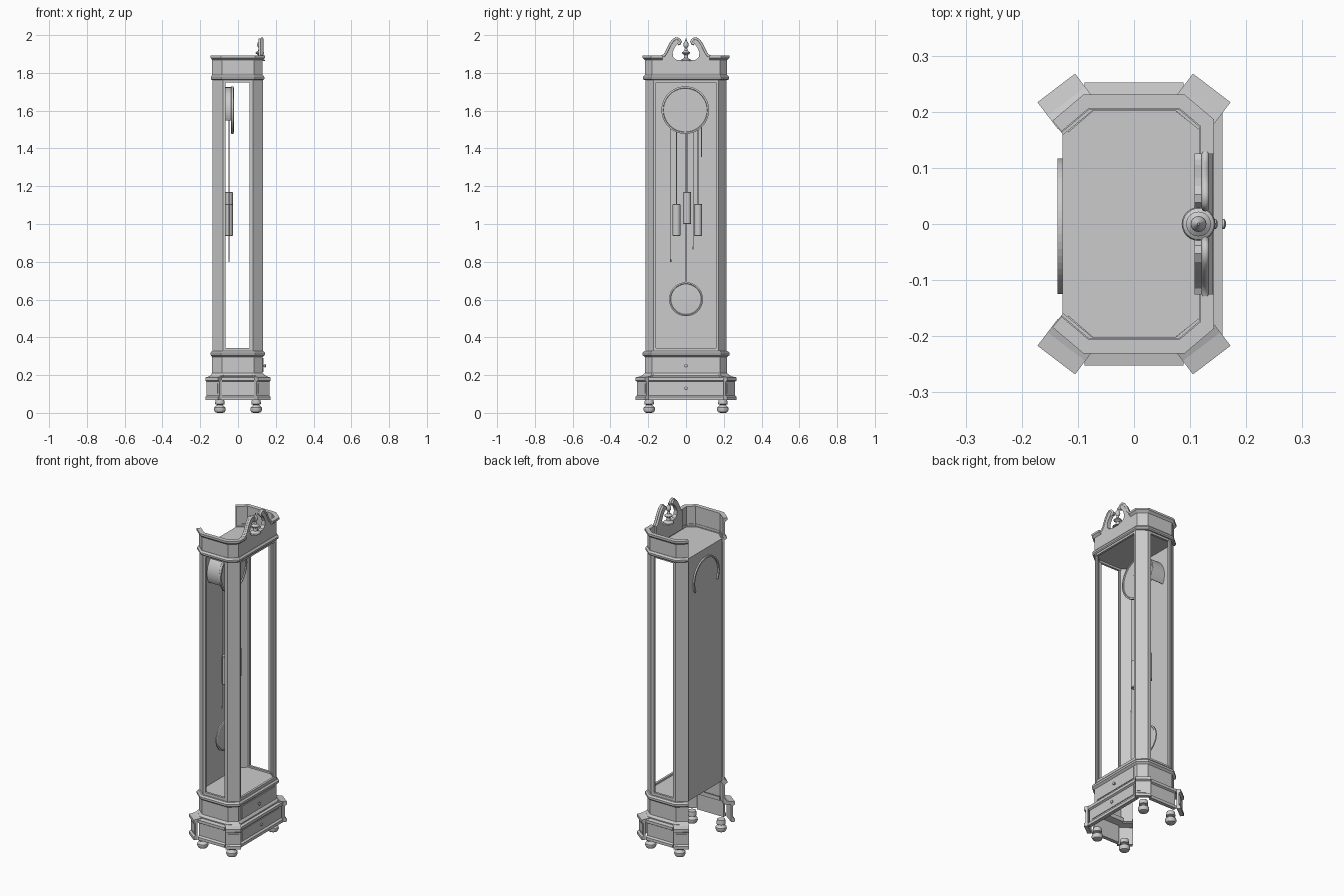
import bpy, bmesh, math
from mathutils import Vector

if "Cube" in bpy.data.objects:
    bpy.data.objects.remove(bpy.data.objects["Cube"])


def make(name, verts, faces, smooth=False):
    me = bpy.data.meshes.new(name)
    me.from_pydata(verts, [], faces)
    bm = bmesh.new()
    bm.from_mesh(me)
    bmesh.ops.recalc_face_normals(bm, faces=bm.faces)
    bm.to_mesh(me)
    bm.free()
    ob = bpy.data.objects.new(name, me)
    bpy.context.collection.objects.link(ob)
    if smooth:
        bpy.ops.object.select_all(action='DESELECT')
        ob.select_set(True)
        bpy.context.view_layer.objects.active = ob
        bpy.ops.object.shade_smooth_by_angle(angle=math.radians(35))
    return ob


def loft(name, rings, smooth=False):
    n = len(rings[0])
    faces = [(i * n + j, i * n + (j + 1) % n, (i + 1) * n + (j + 1) % n, (i + 1) * n + j)
             for i in range(len(rings) - 1) for j in range(n)]
    faces += [tuple(range(n)), tuple(range((len(rings) - 1) * n, len(rings) * n))]
    return make(name, [v for r in rings for v in r], faces, smooth)


def sweep(name, path, profile):
    """Closed profile (outward offset, z) along an open plan path, mitred."""
    p = [Vector(q) for q in path]
    norms = []
    for a, b in zip(p, p[1:]):
        d = (b - a).normalized()
        norms.append(Vector((d.y, -d.x)))
    rings = []
    for i, q in enumerate(p):
        n1, n2 = norms[max(i - 1, 0)], norms[min(i, len(norms) - 1)]
        m = (n1 + n2) / (1 + n1.dot(n2))
        rings.append([(q.x + m.x * o, q.y + m.y * o, z) for o, z in profile])
    return loft(name, rings)


def prism(name, pts, lo, hi, axis='z'):
    f = (lambda a, b, h: (a, b, h)) if axis == 'z' else (lambda a, b, h: (h, a, b))
    return loft(name, [[f(a, b, h) for a, b in pts] for h in (lo, hi)])


def lathe(name, prof, loc, axis='z', n=24):
    rings = []
    for r, h in prof:
        c = [(r * math.cos(k * math.tau / n), r * math.sin(k * math.tau / n)) for k in range(n)]
        rings.append([(loc[0] + (a if axis == 'z' else h), loc[1] + b,
                       loc[2] + (h if axis == 'z' else a)) for a, b in c])
    return loft(name, rings, True)


def box(name, x0, x1, y0, y1, z0, z1):
    return prism(name, [(x0, y0), (x1, y0), (x1, y1), (x0, y1)], z0, z1)


def mirror_path(half):
    return half + [(x, -y) for x, y in reversed(half)]


half = [(-.137, -.174), (-.085, -.218), (.085, -.218), (.13, -.18)]
full = mirror_path(half)

# lower plinth: straight runs plus four square-ended corner blocks
plinth = [(-.012, .068), (.01, .068), (.01, .085), (0, .092), (0, .165), (.01, .171),
          (.01, .188), (-.02, .193), (-.05, .204), (-.05, .18), (-.012, .172)]
sweep("plinth_front", [(.148, -.2), (.148, .2)], plinth)
for s, side in ((-1, "left"), (1, "right")):
    run = [(-.088, s * .242), (.088, s * .242)]
    sweep("plinth_" + side, run if s < 0 else run[::-1], plinth)
    for t, end in ((1, "front"), (-1, "rear")):
        c = [(t * .099, s * .26), (t * .166, s * .209)]
        sweep(f"plinth_block_{side}_{end}", c if s * t < 0 else c[::-1], plinth)
        sweep(f"plinth_panel_{side}_{end}",
              [Vector(c[k]).lerp(Vector(c[1 - k]), .12) for k in ((0, 1) if s * t < 0 else (1, 0))],
              [(-.002, .102), (.003, .102), (.003, .155), (-.002, .155)])

        # bun feet
        lathe(f"foot_{side}_{end}", [(.014, 0), (.025, .004), (.031, .016), (.03, .028), (.019, .038),
              (.016, .043), (.025, .046), (.025, .054), (.022, .072)], (t * .096, s * .195, 0))

# upper drawer tier with its mouldings
sweep("drawer_tier", full, [(-.012, .185), (.012, .185), (.012, .198), (.004, .208), (0, .21), (0, .296),
      (.006, .301), (.012, .306), (.012, .318), (.004, .327), (-.025, .327), (-.025, .315), (-.012, .30)])
box("upper_drawer", .128, .134, -.155, .155, .217, .29)
box("lower_drawer", .146, .152, -.175, .175, .1, .16)
for name, x, z in (("upper_knob", .133, .25), ("lower_knob", .148, .13)):
    lathe(name, [(.004, 0), (.004, .006), (.009, .008), (.009, .013), (.004, .016)], (x, 0, z), 'x', 16)

# case: floor, ceiling, rails, corner boards, back
deck = [(-.127, -.155), (-.072, -.203), (.072, -.203), (.12, -.165)]
prism("case_floor", mirror_path(deck), .322, .334)
prism("case_ceiling", mirror_path(deck), 1.762, 1.772)
body = [(-.135, -.17), (-.08, -.215), (.08, -.215), (.133, -.172)]
for name, z0, z1 in (("bottom_rail", .32, .344), ("top_rail", 1.75, 1.775)):
    sweep(name, mirror_path(body), [(-.014, z0), (-.001, z0), (-.001, z1), (-.014, z1)])
board = [(-.012, .325), (0, .325), (0, 1.77), (-.012, 1.77)]
front_post = [(.061, -.215), (.08, -.215), (.133, -.172), (.133, -.16)]
rear_post = [(-.135, -.17), (-.08, -.215), (-.066, -.215)]
for name, p in (("front_post", front_post), ("rear_post", rear_post)):
    sweep(name + "_left", p, board)
    sweep(name + "_right", [(x, -y) for x, y in reversed(p)], board)
box("back_panel", -.127, -.117, -.166, .166, .325, 1.772)

# hood: lower moulding, walls with cornice, swan-neck pediment
sweep("hood_moulding", full, [(-.014, 1.762), (.004, 1.762), (.01, 1.768), (.01, 1.778),
      (.002, 1.788), (-.014, 1.788)])
hood = [(-.012, 1.78), (0, 1.78), (0, 1.868), (.006, 1.874), (.013, 1.88), (.013, 1.892), (-.012, 1.892)]
run = half + [(.13, -.125)]
sweep("hood_wall_left", run, hood)
sweep("hood_wall_right", [(x, -y) for x, y in reversed(run)], hood)
top = [(.126, 1.888), (.115, 1.893), (.105, 1.907), (.095, 1.928), (.083, 1.952), (.068, 1.973), (.053, 1.982)]
curl = [(.038, 1.979), (.029, 1.967), (.033, 1.955), (.043, 1.953)]
inner = [(.052, 1.945), (.063, 1.928), (.071, 1.908), (.068, 1.885), (.053, 1.87), (.025, 1.866)]
neck = [(.126, 1.78)] + top + curl + inner
prism("pediment", neck + [(-y, z) for y, z in reversed(neck)], .108, .13, 'x')
for s, side in ((-1, "left"), (1, "right")):
    cu = bpy.data.curves.new("swan_neck_moulding_" + side, 'CURVE')
    cu.dimensions = '3D'
    sp = cu.splines.new('POLY')
    pts = top + curl
    sp.points.add(len(pts) - 1)
    for q, (y, z) in zip(sp.points, pts):
        q.co = (.127, s * y, z, 1)
    cu.bevel_depth = .007
    cu.bevel_resolution = 2
    cu.use_fill_caps = True
    bpy.context.collection.objects.link(bpy.data.objects.new(cu.name, cu))
lathe("finial", [(.03, 1.862), (.028, 1.868), (.012, 1.878), (.01, 1.895), (.022, 1.903), (.022, 1.908),
      (.009, 1.918), (.006, 1.932), (.012, 1.94), (.014, 1.95), (.011, 1.96), (.005, 1.968),
      (.002, 1.982)], (.115, 0, 0))

# dial, its curved housing running through the back, and hands
cy, cz = -.004, 1.603
lathe("dial", [(.122, 0), (.126, .003), (.126, .014), (.117, .016), (.115, .01), (.002, .01)],
      (-.038, cy, cz), 'x', 48)
angs = [math.radians(-27 + 234 * k / 36) for k in range(37)]
arc = [(cy + r * math.cos(a), cz + r * math.sin(a))
       for r, seq in ((.121, angs), (.112, angs[::-1])) for a in seq]
prism("dial_housing", arc, -.136, -.036, 'x')
for name, ang, length in (("hour_hand", 140, .055), ("minute_hand", 35, .085)):
    d = Vector((math.cos(math.radians(ang)), math.sin(math.radians(ang))))
    n = Vector((-d.y, d.x)) * .003
    c = Vector((cy, cz))
    prism(name, [tuple(c - n), tuple(c + d * length), tuple(c + n)], -.026, -.023, 'x')

# pendulum
box("pendulum_rod", -.085, -.08, -.006, .006, .66, 1.55)
lathe("pendulum_bob", [(.084, -.006), (.09, -.003), (.09, .004), (.083, .007), (.08, .004), (.002, .007)],
      (-.083, 0, .602), 'x', 40)

# weights with cables, and loose chain ends
for i, (y, z0, z1) in enumerate(((-.05, .937, 1.106), (.006, 1.0, 1.17), (.064, .937, 1.106))):
    lathe(f"weight_{i}", [(.018, z0), (.021, z0 + .003), (.021, z1 - .003), (.018, z1)], (-.048, y, 0))
    lathe(f"cable_{i}", [(.0025, z1 - .002), (.0025, 1.55)], (-.048, y, 0), 'z', 8)
for i, (y, z0) in enumerate(((-.081, .8), (.038, .866), (.082, 1.355))):
    lathe(f"chain_{i}", [(.003, z0), (.003, z0 + .012), (.002, z0 + .015), (.002, 1.56)],
          (-.048, y, 0), 'z', 8)
